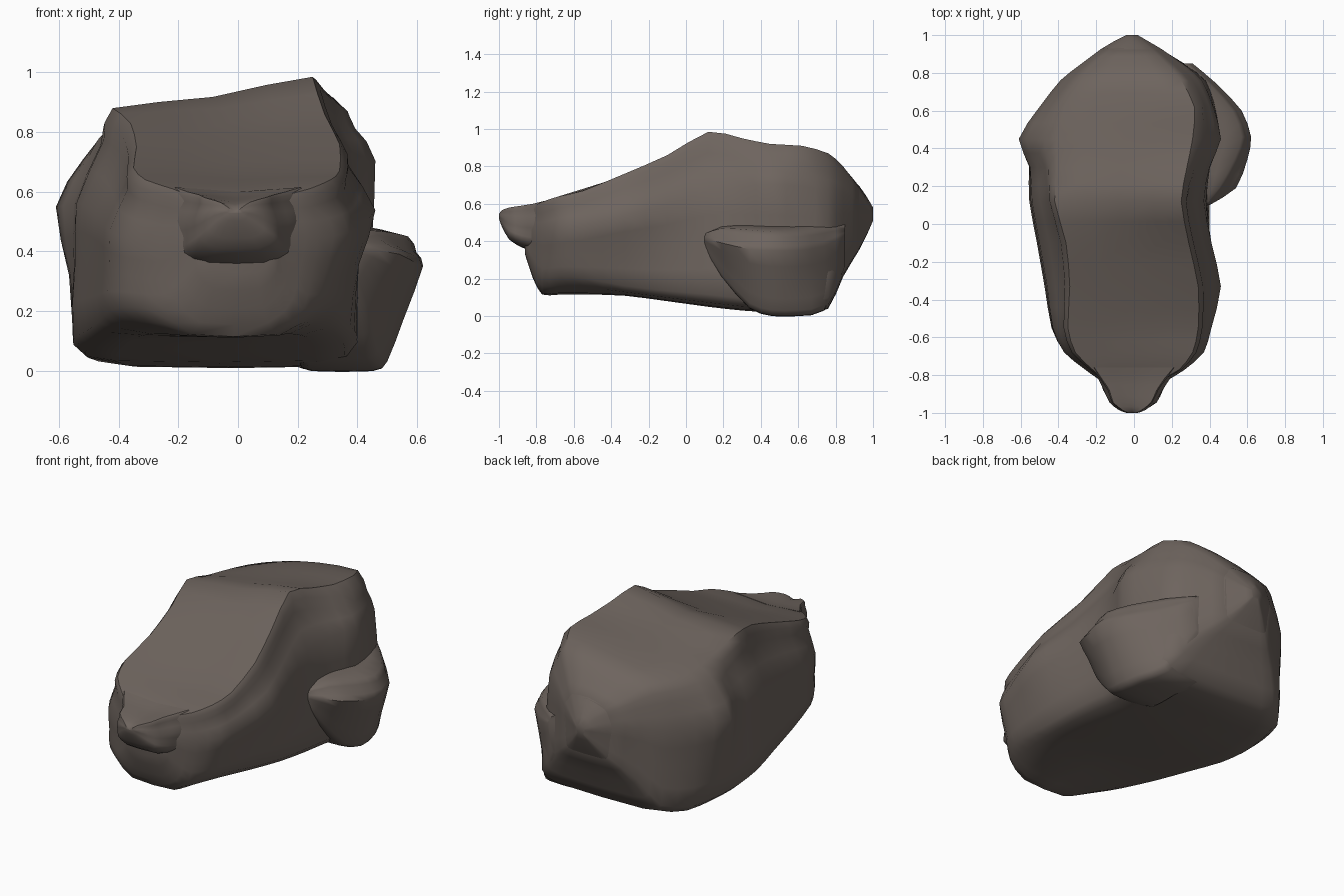
import bpy, bmesh
from mathutils import Vector

mat = bpy.data.materials.new("dark_stone")
mat.diffuse_color = (0.155, 0.128, 0.112, 1)


def ring(s, lf, rf):
    """Cross-section from y, bottom z, top z left/right, x left top/mid/low, x right top/mid/low."""
    y, zb, tl, tr, lt, lm, lb, rt, rm, rb = s
    hl, hr = tl - zb, tr - zb
    sh = max(0, min(1, (y - .15) / .25))      # the rear has rounder shoulders
    fr = max(0, min(1, (-.3 - y) / .35))      # the front has a chamfered chin
    lf, rf, w = lf + .05 * sh, rf + .1 * sh, .25 + .3 * sh
    lo, cut = .07 + .11 * fr, .15 + .06 * fr
    pts = [
        (lb * (1 - cut) + rb * cut, zb + .005 * hl), (lb, zb + lo * hl),
        (lb * .55 + lm * .45, zb + .38 * hl), (lm, zb + lf * hl),
        (lt * (1 - w) + lm * w, zb + .87 * hl), (lt, tl),
        ((lt + rt) / 2, (tl + tr) / 2 - .015 + .035 * sh),
        (rt, tr), (rt * (1 - w) + rm * w, zb + .88 * hr),
        (rm, zb + rf * hr), (rb * .55 + rm * .45, zb + .38 * hr),
        (rb, zb + lo * hr), (rb * (1 - cut) + lb * cut, zb + .005 * hr),
    ]
    return [Vector((x, y, z)) for x, z in pts]


def blend(a, b, c, d, t, k=.36):
    """Smooth curve from b to c."""
    m0, m1 = (c - a) * k, (d - b) * k
    return (b * (2*t**3 - 3*t*t + 1) + m0 * (t**3 - 2*t*t + t)
            + c * (3*t*t - 2*t**3) + m1 * (t**3 - t*t))


def loft(name, sections, lf=.62, rf=.65, steps=2):
    rings = [ring(s, lf, rf) for s in sections]
    last = len(rings) - 1
    fine = []
    for i in range(last):
        q = [rings[max(0, min(last, i + o))] for o in (-1, 0, 1, 2)]
        for s in range(steps):
            fine.append([blend(*p, s / steps) for p in zip(*q)])
    fine.append(rings[-1])
    bm = bmesh.new()
    loops = []
    for r in fine:
        n, out = len(r), []
        for j in range(n):
            for s in range(2):
                out.append(blend(r[j - 1], r[j], r[(j + 1) % n], r[(j + 2) % n], s / 2))
        loops.append([bm.verts.new(p) for p in out])
    for a, b in zip(loops, loops[1:]):
        for j in range(len(a)):
            k = (j + 1) % len(a)
            bm.faces.new((a[j], a[k], b[k], b[j]))
    bm.faces.new(loops[0])
    bm.faces.new(loops[-1])
    bmesh.ops.recalc_face_normals(bm, faces=bm.faces[:])
    me = bpy.data.meshes.new(name)
    bm.to_mesh(me)
    bm.free()
    ob = bpy.data.objects.new(name, me)
    bpy.context.collection.objects.link(ob)
    me.materials.append(mat)
    bpy.ops.object.select_all(action='DESELECT')
    ob.select_set(True)
    bpy.context.view_layer.objects.active = ob
    bpy.ops.object.shade_smooth_by_angle(angle=.8)
    return ob


# main boulder, front to back
loft("boulder_body", [
    (-.86, .33, .55, .55, -.10, -.12, -.11, .10, .12, .11),
    (-.82, .21, .585, .585, -.16, -.19, -.17, .15, .19, .15),
    (-.77, .12, .61, .61, -.22, -.26, -.25, .24, .27, .22),
    (-.68, .12, .64, .64, -.31, -.37, -.36, .31, .37, .29),
    (-.55, .12, .68, .67, -.35, -.43, -.43, .34, .41, .33),
    (-.33, .11, .75, .76, -.34, -.46, -.47, .34, .46, .36),
    (-.10, .08, .83, .86, -.36, -.50, -.51, .29, .41, .39),
    (.12, .05, .88, .985, -.42, -.54, -.55, .25, .37, .40),
    (.30, .03, .84, .95, -.41, -.55, -.55, .28, .40, .40),
    (.45, .02, .81, .92, -.41, -.61, -.53, .31, .46, .43),
    (.62, .01, .79, .91, -.37, -.50, -.48, .32, .42, .44),
    (.76, .04, .78, .87, -.28, -.39, -.37, .25, .36, .41),
    (.84, .21, .73, .80, -.22, -.29, -.27, .18, .27, .28),
    (.93, .36, .66, .68, -.12, -.17, -.14, .09, .14, .13),
], rf=.66)

# tip of the rear, closing the body
loft("rear_tip", [
    (.925, .352, .664, .69, -.125, -.176, -.147, .095, .148, .138),
    (.965, .43, .62, .62, -.07, -.11, -.09, .05, .08, .07),
    (1.0, .51, .56, .56, -.03, -.04, -.03, .01, .02, .01),
], rf=.66)

# bulge on the right flank
loft("side_bulge", [
    (.10, .36, .46, .44, .32, .30, .30, .38, .40, .38),
    (.19, .21, .51, .47, .28, .25, .28, .45, .54, .43),
    (.34, .04, .50, .46, .20, .20, .20, .53, .60, .47),
    (.46, .00, .49, .45, .20, .20, .20, .57, .62, .50),
    (.60, .00, .50, .45, .20, .20, .20, .52, .57, .48),
    (.74, .03, .52, .47, .15, .15, .15, .40, .44, .41),
    (.85, .26, .52, .48, .10, .10, .10, .28, .31, .28),
], rf=.68)

# blunt nose at the front
loft("front_knob", [
    (-.76, .34, .615, .615, -.21, -.23, -.22, .21, .22, .21),
    (-.82, .35, .60, .60, -.17, -.19, -.18, .16, .19, .17),
    (-.88, .37, .59, .59, -.13, -.16, -.16, .12, .15, .15),
    (-.945, .41, .58, .58, -.11, -.13, -.12, .09, .11, .12),
    (-.985, .48, .565, .565, -.06, -.08, -.07, .04, .06, .05),
    (-1.0, .52, .545, .545, -.03, -.04, -.03, .01, .02, .01),
], lf=.6, rf=.6)
